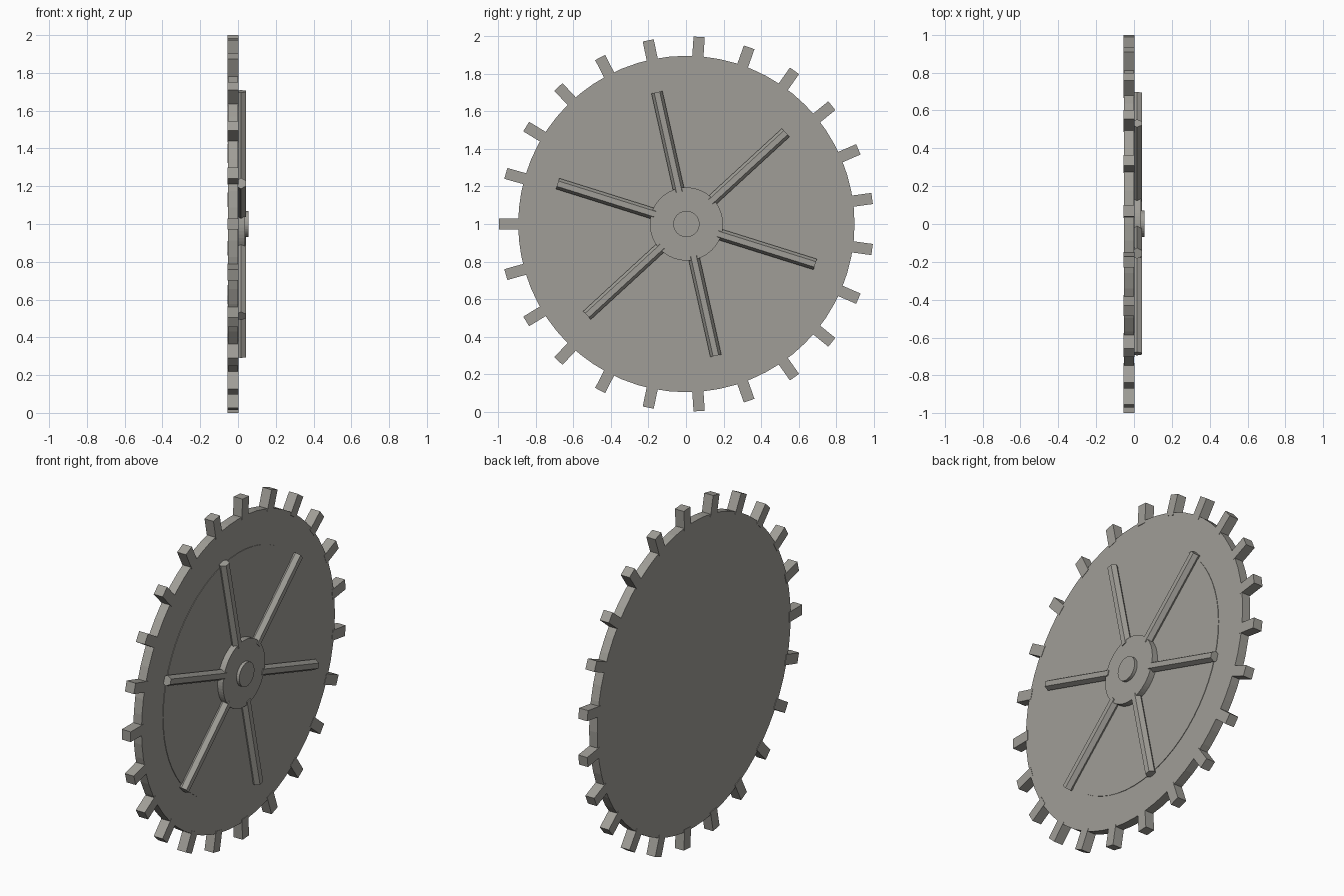
import bpy
import bmesh
from math import pi, cos, sin, radians
from mathutils import Matrix, Vector

default = bpy.data.objects.get("Cube")
if default:
    bpy.data.objects.remove(default)

CENTRE = Vector((0, 0.002, 1))

metal = bpy.data.materials.new("warm grey")
metal.use_nodes = True
grey = (0.35, 0.34, 0.31, 1)
metal.diffuse_color = grey
metal.node_tree.nodes["Principled BSDF"].inputs["Base Color"].default_value = grey


def prism(name, profile, depth, matrix):
    """Extrude a profile in local xy along local z and place it on the wheel."""
    bm = bmesh.new()
    base = bm.faces.new([bm.verts.new((x, y, 0)) for x, y in profile])
    out = bmesh.ops.extrude_face_region(bm, geom=[base])
    top = [v for v in out["geom"] if isinstance(v, bmesh.types.BMVert)]
    bmesh.ops.translate(bm, verts=top, vec=(0, 0, depth))
    bmesh.ops.recalc_face_normals(bm, faces=bm.faces)
    bm.transform(Matrix.Translation(CENTRE) @ matrix)
    mesh = bpy.data.meshes.new(name)
    bm.to_mesh(mesh)
    bm.free()
    mesh.materials.append(metal)
    obj = bpy.data.objects.new(name, mesh)
    bpy.context.collection.objects.link(obj)
    return obj


def polygon(radius, sides, turn=0.0):
    angles = [turn + 2 * pi * i / sides for i in range(sides)]
    return [(radius * cos(a), radius * sin(a)) for a in angles]


def disc(name, radius, x0, x1, sides=64):
    axis = Matrix.Translation((x0, 0, 0)) @ Matrix.Rotation(pi / 2, 4, 'Y')
    return prism(name, polygon(radius, sides), x1 - x0, axis)


def radial(name, profile, r0, r1, x, angle):
    turn = Matrix.Rotation(angle - pi / 2, 4, 'X')
    return prism(name, profile, r1 - r0, turn @ Matrix.Translation((x, 0, r0)))


# Stacked round parts of the wheel
disc("wheel_disc", 0.897, -0.053, 0.0)
disc("raised_panel", 0.70, -0.01, 0.003)
disc("hub", 0.195, -0.01, 0.038)
disc("axle_cap", 0.07, -0.01, 0.056, 32)

# Square teeth around the rim
tooth = [(-0.029, -0.03), (0.029, -0.03), (0.029, 0.03), (-0.029, 0.03)]
TEETH = 23
for i in range(TEETH):
    radial(f"tooth_{i + 1}", tooth, 0.88, 1.0, -0.027, pi + 2 * pi * i / TEETH)

# Six-sided ribs, flat side outward
rib = polygon(0.03, 6, pi / 6)
for i in range(6):
    radial(f"rib_{i + 1}", rib, 0.175, 0.72, 0.016, radians(42.6 + 60 * i))
